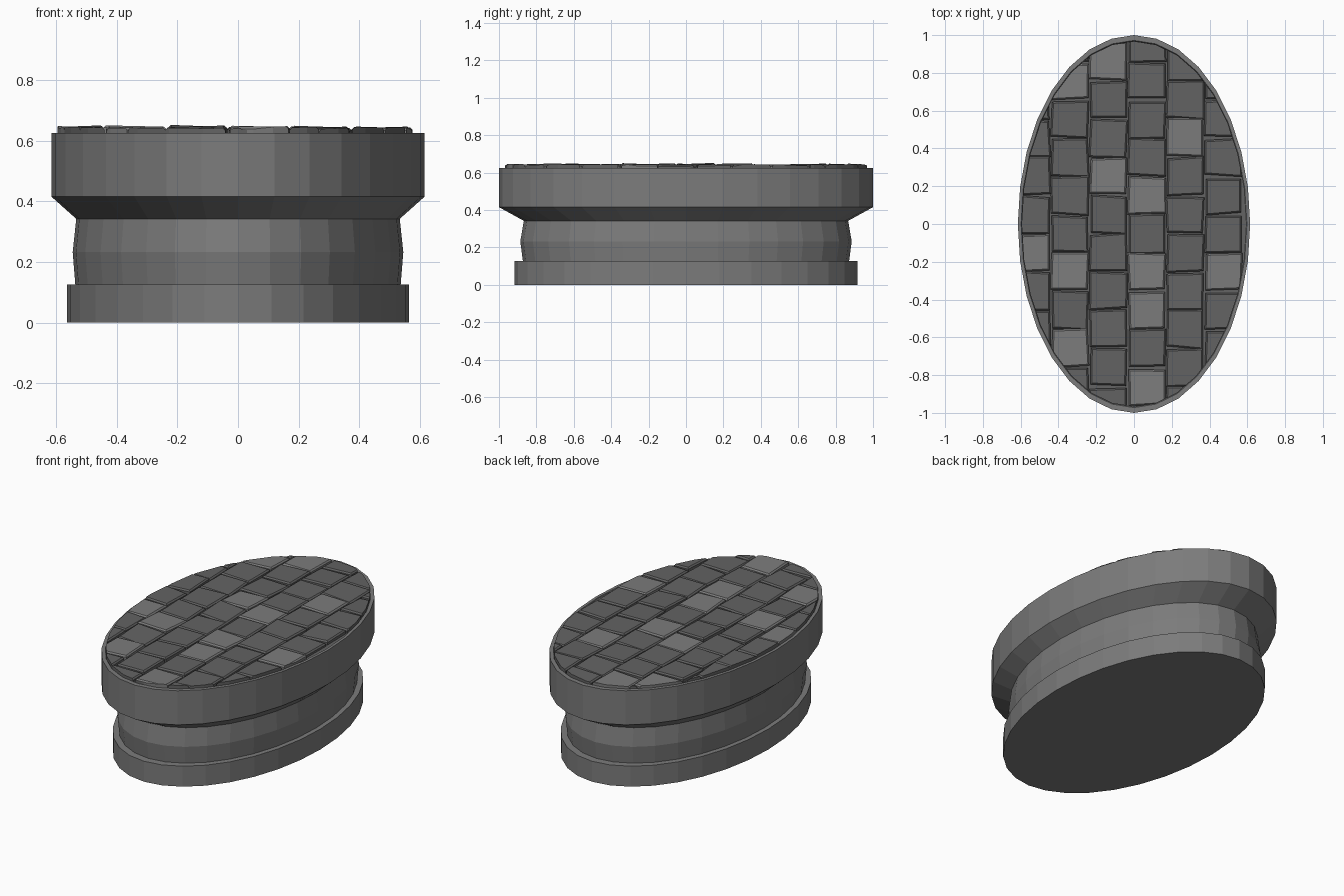
import bpy, bmesh, random
from math import sin, cos, pi
from mathutils import Vector

if "Cube" in bpy.data.objects:
    bpy.data.objects.remove(bpy.data.objects["Cube"])

random.seed(4)
SIDES, RX, RY = 32, 0.615, 1.0


def grey(name, v):
    mat = bpy.data.materials.new(name)
    mat.diffuse_color = (v, v, v, 1)
    mat.use_nodes = True
    mat.node_tree.nodes["Principled BSDF"].inputs["Base Color"].default_value = mat.diffuse_color
    return mat


DARK, LIGHT = grey("dark_stone", 0.125), grey("light_stone", 0.2)


def ellipse(scale, z):
    return [Vector((RX * scale * cos(2 * pi * i / SIDES),
                    RY * scale * sin(2 * pi * i / SIDES), z)) for i in range(SIDES)]


def finish(bm, name):
    bmesh.ops.recalc_face_normals(bm, faces=bm.faces[:])
    mesh = bpy.data.meshes.new(name)
    mesh.materials.append(DARK)
    mesh.materials.append(LIGHT)
    bm.to_mesh(mesh)
    bm.free()
    ob = bpy.data.objects.new(name, mesh)
    bpy.context.collection.objects.link(ob)
    return ob


# Oval plinth: stacked rings of (scale, height)
profile = [(0.917, 0), (0.917, 0.126), (0.872, 0.126), (0.886, 0.232),
           (0.867, 0.342), (1, 0.415), (1, 0.625), (0.972, 0.625), (0.968, 0.62)]
bm = bmesh.new()
rings = [[bm.verts.new(p) for p in ellipse(s, z)] for s, z in profile]
for a, b in zip(rings, rings[1:]):
    for i in range(SIDES):
        j = (i + 1) % SIDES
        bm.faces.new((a[i], a[j], b[j], b[i])).material_index = 1
bm.faces.new(rings[0][::-1]).material_index = 1
bm.faces.new(rings[-1])  # dark bed between the stones
finish(bm, "plinth")

# Paving stones: staggered columns of slightly crooked, chamfered slabs
bm = bmesh.new()
PITCH_X, PITCH_Y = 0.2035, 0.2025
CORNERS = [(-1, -1), (1, -1), (1, 1), (-1, 1)]
PALE = {(-1, 4), (-1, 1), (-2, 3), (-2, -4), (1, 2), (0, 0),
        (0, -2), (0, -3), (0, -5), (-3, -1), (-2, -2), (2, -2)}  # (column, row)
for col in range(-3, 3):
    cx = 0.0675 + col * PITCH_X
    for row in range(-6, 6):
        cy = (0.05 if col % 2 else 0.15) + row * PITCH_Y
        tilt_x, tilt_y = random.uniform(-.04, .04), random.uniform(-.04, .04)
        top_z = 0.642 + random.uniform(-.002, .003)
        base = [Vector((sx * 0.098 + random.uniform(-.006, .006),
                        sy * 0.098 + random.uniform(-.009, .009), 0)) for sx, sy in CORNERS]
        layers = []
        for level in range(3):
            layer = []
            for p, (sx, sy) in zip(base, CORNERS):
                inset = 0.008 if level == 2 else 0
                x, y = p.x - sx * inset, p.y - sy * inset
                z = 0.615 if level == 0 else (
                    top_z + x * tilt_x + y * tilt_y - (0.008 if level == 1 else 0))
                layer.append(bm.verts.new((cx + x, cy + y, z)))
            layers.append(layer)
        faces = [bm.faces.new(layers[0][::-1]), bm.faces.new(layers[-1])]
        for a, b in zip(layers, layers[1:]):
            for i in range(4):
                j = (i + 1) % 4
                faces.append(bm.faces.new((a[i], a[j], b[j], b[i])))
        for f in faces:
            f.material_index = int((col, row) in PALE)

# Trim the paving to the oval, one flat side at a time
rim = ellipse(0.968, 0)
for i in range(SIDES):
    a, b = rim[i], rim[(i + 1) % SIDES]
    normal = Vector((b.y - a.y, a.x - b.x, 0)).normalized()
    bmesh.ops.bisect_plane(bm, geom=bm.verts[:] + bm.edges[:] + bm.faces[:], dist=1e-6,
                           plane_co=a, plane_no=normal, clear_outer=True)
    open_edges = [e for e in bm.edges if e.is_boundary]
    if open_edges:
        bmesh.ops.holes_fill(bm, edges=open_edges, sides=0)
finish(bm, "paving_stones")
